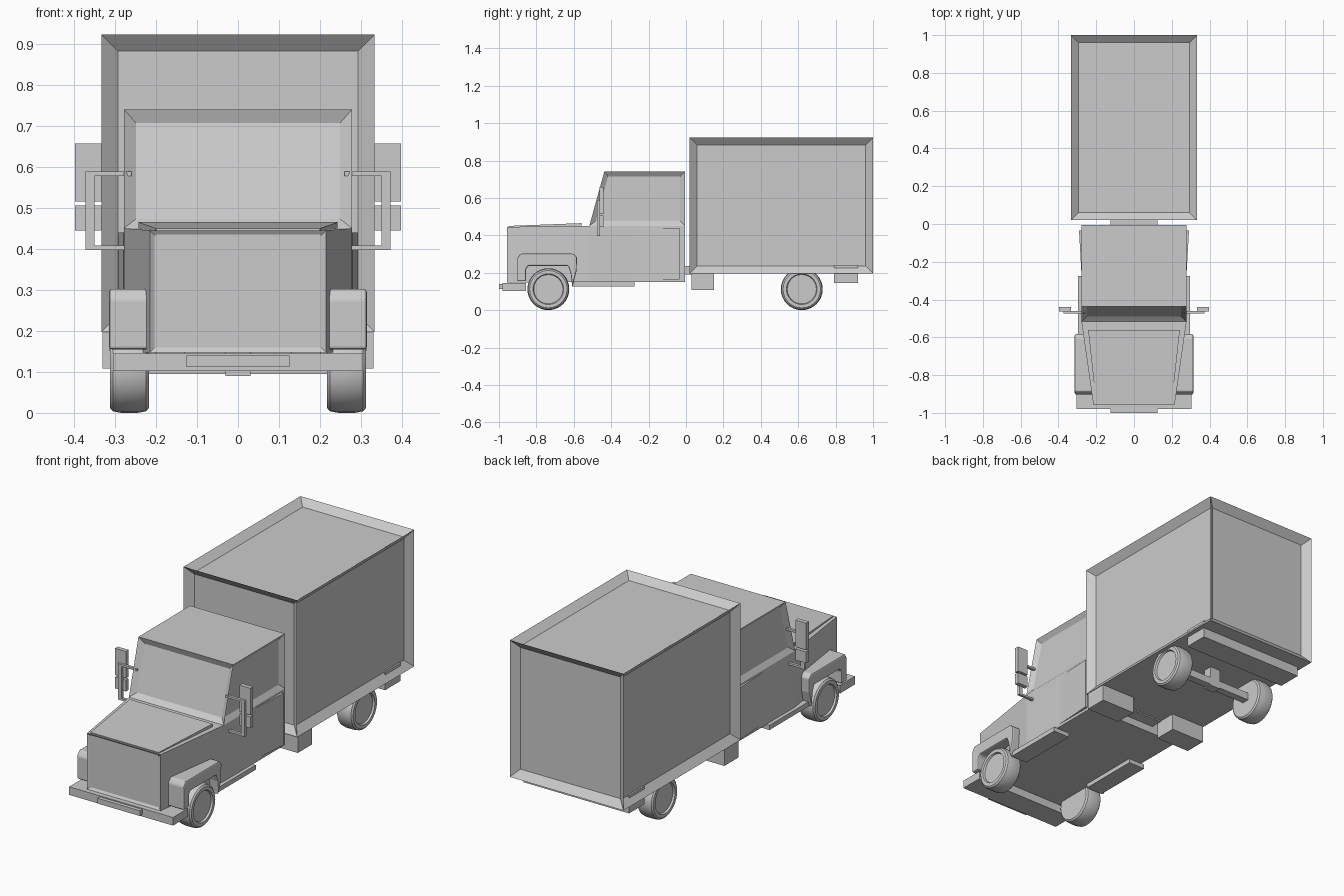
import bpy, bmesh, math
from mathutils import Vector

if "Cube" in bpy.data.objects:
    bpy.data.objects.remove(bpy.data.objects["Cube"])


def finish(name, bm, mirror=False, bevel=0):
    bmesh.ops.recalc_face_normals(bm, faces=bm.faces)
    me = bpy.data.meshes.new(name)
    bm.to_mesh(me)
    bm.free()
    ob = bpy.data.objects.new(name, me)
    bpy.context.collection.objects.link(ob)
    if bevel:
        b = ob.modifiers.new("Bevel", "BEVEL")
        b.width, b.segments = bevel, 2
        b.limit_method = "ANGLE"
    if mirror:
        ob.modifiers.new("Mirror", "MIRROR")
    return ob


def loft(name, end_a, end_b, panels=(), mirror=False, bevel=0):
    """Solid between two matching outlines; panels = (direction, border, depth) recesses."""
    bm = bmesh.new()
    a = [bm.verts.new(p) for p in end_a]
    b = [bm.verts.new(p) for p in end_b]
    n = len(a)
    bm.faces.new(a)
    bm.faces.new(b[::-1])
    for i in range(n):
        bm.faces.new((a[i], b[i], b[(i + 1) % n], a[(i + 1) % n]))
    bmesh.ops.recalc_face_normals(bm, faces=bm.faces)
    original = list(bm.faces)
    for direction, border, depth in panels:
        d = Vector(direction)
        hit = [f for f in original if f.is_valid and f.normal.dot(d) > 0.85]
        bmesh.ops.inset_individual(bm, faces=hit, thickness=border, depth=-depth,
                                   use_even_offset=True)
    return finish(name, bm, mirror, bevel)


def prism(name, profile, x0, x1, **kw):
    return loft(name, [(x0, y, z) for y, z in profile], [(x1, y, z) for y, z in profile], **kw)


def box(name, x0, x1, y0, y1, z0, z1, **kw):
    return prism(name, [(y0, z0), (y1, z0), (y1, z1), (y0, z1)], x0, x1, **kw)


def section(x, y, z0, z1):
    return [(-x, y, z0), (x, y, z0), (x, y, z1), (-x, y, z1)]


X, Y, Z = (1, 0, 0), (0, 1, 0), (0, 0, 1)
NX, NY = (-1, 0, 0), (0, -1, 0)

# Cargo box with recessed panels on every side but the floor
box("cargo_box", -0.333, 0.333, 0.02, 1.0, 0.197, 0.922,
    panels=[(d, 0.04, 0.032) for d in (X, NX, Y, NY, Z)])

# Cab: lower body, and upper part with recessed windows
box("cab_lower", -0.278, 0.278, -0.517, -0.005, 0.15, 0.45)
prism("cab_upper", [(-0.517, 0.45), (-0.437, 0.74), (-0.005, 0.74), (-0.005, 0.45)],
      -0.278, 0.278, panels=[(X, 0.026, 0.018), (NX, 0.026, 0.018), (NY, 0.029, 0.02)])

# Flared rear part of the cab sides
loft("door_flare", [(0.27, -0.25, 0.165), (0.279, -0.25, 0.165), (0.279, -0.25, 0.44), (0.27, -0.25, 0.44)],
     [(0.27, -0.035, 0.165), (0.291, -0.035, 0.165), (0.291, -0.035, 0.44), (0.27, -0.035, 0.44)],
     mirror=True)

# Tapered nose with recessed grille, and raised bonnet panel
loft("nose", section(0.215, -0.957, 0.147, 0.445), section(0.278, -0.517, 0.15, 0.45),
     panels=[(NY, 0.012, 0.008)])
loft("bonnet_panel", section(0.2, -0.95, 0.43, 0.45), section(0.243, -0.56, 0.43, 0.465))

# Front fenders
prism("front_fender", [(-0.902, 0.155), (-0.902, 0.278), (-0.885, 0.302), (-0.603, 0.302),
                       (-0.583, 0.285), (-0.585, 0.21), (-0.608, 0.125), (-0.617, 0.2),
                       (-0.63, 0.237), (-0.842, 0.237), (-0.855, 0.222), (-0.855, 0.155)],
      0.205, 0.314, mirror=True, bevel=0.007)

# Bumper, plate and running boards
loft("front_bumper", section(0.305, -0.98, 0.102, 0.145), section(0.305, -0.855, 0.102, 0.145))
box("bumper_plate", -0.125, 0.125, -1.0, -0.97, 0.112, 0.14)
box("running_board", 0.2, 0.297, -0.61, -0.275, 0.127, 0.152, mirror=True)

# Chassis link, side tanks and rear step
box("chassis_link", -0.125, 0.125, -0.02, 0.06, 0.19, 0.237)
box("side_tank", 0.13, 0.33, 0.03, 0.15, 0.108, 0.198, mirror=True)
box("rear_step", -0.31, 0.31, 0.79, 0.92, 0.145, 0.24)

# Rear axle and its housing
box("rear_axle", -0.23, 0.23, 0.6, 0.64, 0.095, 0.135)
box("axle_housing", -0.03, 0.03, 0.59, 0.64, 0.09, 0.2)

# Wheels: lathed tyre section with recessed hub
WHEEL = [(0.217, 0.0), (0.217, 0.1), (0.224, 0.108), (0.245, 0.112), (0.285, 0.112),
         (0.305, 0.108), (0.312, 0.1), (0.312, 0.082), (0.302, 0.078), (0.302, 0.0)]


def wheel(name, cy, cz=0.112, steps=32):
    bm = bmesh.new()
    vs = [bm.verts.new((x, cy, cz + r)) for x, r in WHEEL]
    es = [bm.edges.new(p) for p in zip(vs, vs[1:])]
    bmesh.ops.spin(bm, geom=vs + es, cent=(0, cy, cz), axis=(1, 0, 0),
                   angle=math.tau, steps=steps)
    bmesh.ops.remove_doubles(bm, verts=bm.verts, dist=1e-4)
    ob = finish(name, bm, mirror=True)
    bpy.ops.object.select_all(action="DESELECT")
    ob.select_set(True)
    bpy.context.view_layer.objects.active = ob
    bpy.ops.object.shade_smooth_by_angle(angle=math.radians(35))


wheel("front_wheel", -0.736)
wheel("rear_wheel", 0.619)

# Mirrors on square-tube brackets
box("mirror_upper", 0.333, 0.397, -0.463, -0.44, 0.515, 0.657, mirror=True)
box("mirror_lower", 0.333, 0.397, -0.463, -0.44, 0.445, 0.505, mirror=True)
box("bracket_post", 0.35, 0.372, -0.475, -0.46, 0.397, 0.588, mirror=True)
for part, z in (("top", 0.577), ("bottom", 0.397)):
    box("bracket_" + part, 0.26, 0.36, -0.475, -0.46, z, z + 0.011, mirror=True)
